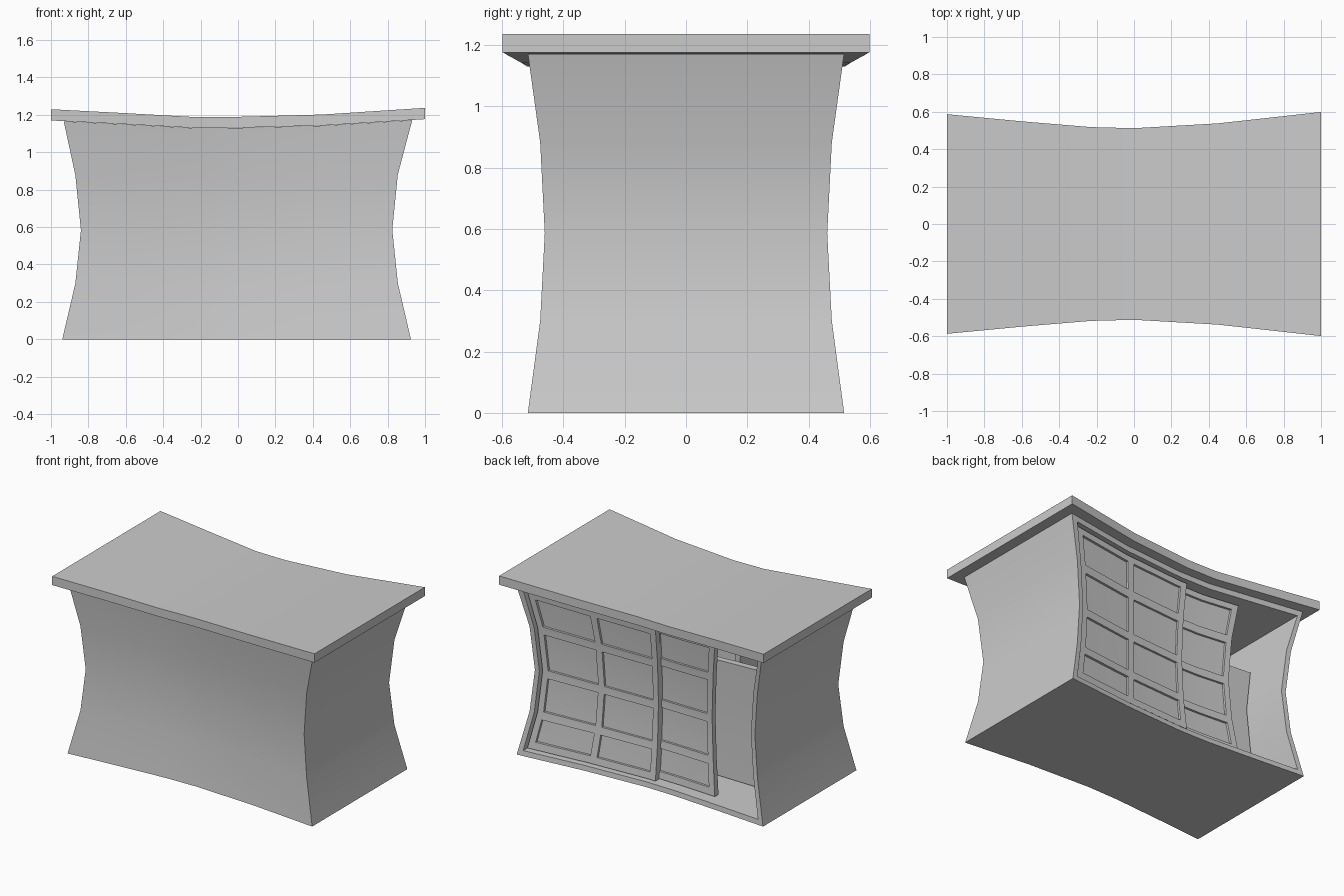
import bpy, bmesh
from mathutils import Vector

if "Cube" in bpy.data.objects:
    bpy.data.objects.remove(bpy.data.objects["Cube"])

# Bending profiles: (position, value)
DEPTH = [(-1, .995), (-.6, .93), (-.23, .878), (0, .868), (.45, .912), (1, 1.015)]
SAG = [(-1, 1.0), (-.6, .983), (-.23, .966), (0, .967), (.45, .977), (1, 1.006)]
PINCH_X = [(0, 1), (.3, .925), (.585, .893), (.88, .925), (1.17, 1)]
PINCH_Y = [(0, 1), (.3, .922), (.585, .893), (.88, .922), (1.17, 1)]


def lerp(table, t):
    t = max(table[0][0], min(table[-1][0], t))
    for (a, va), (b, vb) in zip(table, table[1:]):
        if t <= b:
            return va + (vb - va) * (t - a) / (b - a)


def add_box(bm, x0, x1, y0, y1, z0, z1):
    verts = bmesh.ops.create_cube(bm, size=1)['verts']
    for v in verts:
        v.co = Vector((x1 if v.co.x > 0 else x0,
                       y1 if v.co.y > 0 else y0,
                       z1 if v.co.z > 0 else z0))


def finish(bm, name):
    """Slice at the profile knots, bend everything, make the object."""
    cuts = [((k, 0, 0), (1, 0, 0)) for k, _ in DEPTH[1:-1]]
    cuts += [((0, 0, k), (0, 0, 1)) for k, _ in PINCH_X[1:-1]]
    for co, no in cuts:
        bmesh.ops.bisect_plane(bm, geom=bm.verts[:] + bm.edges[:] + bm.faces[:],
                               plane_co=co, plane_no=no, dist=1e-5)
    for v in bm.verts:
        x, y, z = v.co
        shift = -.0075 if z < 1.165 else 0
        v.co = (x * lerp(PINCH_X, z) + shift,
                y * lerp(DEPTH, x) * lerp(PINCH_Y, z),
                z * lerp(SAG, x))
    bmesh.ops.recalc_face_normals(bm, faces=bm.faces[:])
    me = bpy.data.meshes.new(name)
    bm.to_mesh(me)
    bm.free()
    ob = bpy.data.objects.new(name, me)
    bpy.context.collection.objects.link(ob)
    bpy.context.view_layer.objects.active = ob
    ob.select_set(True)
    bpy.ops.object.shade_smooth_by_angle(angle=.5)
    ob.select_set(False)
    return ob


def box_part(name, *dims):
    bm = bmesh.new()
    add_box(bm, *dims)
    finish(bm, name)


# Hollow counter body, open at the back
bm = bmesh.new()
add_box(bm, -.932, .932, -.515, .515, 0, 1.169)
bm.normal_update()
back = [f for f in bm.faces if f.normal.y > .9]
bmesh.ops.inset_region(bm, faces=back, thickness=.05)
ext = bmesh.ops.extrude_face_region(bm, geom=back)
for v in ext['geom']:
    if isinstance(v, bmesh.types.BMVert):
        v.co.y = -.465
bmesh.ops.delete(bm, geom=[f for f in back if f.is_valid], context='FACES_ONLY')
finish(bm, 'counter_body')

# Sagging counter top
box_part('counter_top', -1, 1, -.59, .59, 1.17, 1.23)


# Sliding doors: thin sheet with stiles and rails leaving 2 x 4 panels
def door(name, x0, x1, y):
    mid = (x0 + x1) / 2
    z0, z1 = .05, 1.119
    bm = bmesh.new()
    add_box(bm, x0, x1, y - .045, y - .018, z0, z1)
    for a, b in ((x0, x0 + .045), (mid - .025, mid + .025), (x1 - .045, x1)):
        add_box(bm, a, b, y - .018, y, z0, z1)
    rails = ((z0, .1), (.255, .31), (.54, .595), (.84, .895), (1.08, z1))
    for a, b in ((x0 + .045, mid - .025), (mid + .025, x1 - .045)):
        for c, d in rails:
            add_box(bm, a, b, y - .018, y, c, d)
    finish(bm, name)


door('outer_sliding_door', -.06, .882, .497)
door('inner_sliding_door', -.5, .44, .447)

# Inside partition and divider
box_part('inner_partition', -.882, .882, .1, .152, .05, .86)
box_part('inner_divider', -.5, -.46, -.465, .1, .05, .92)
